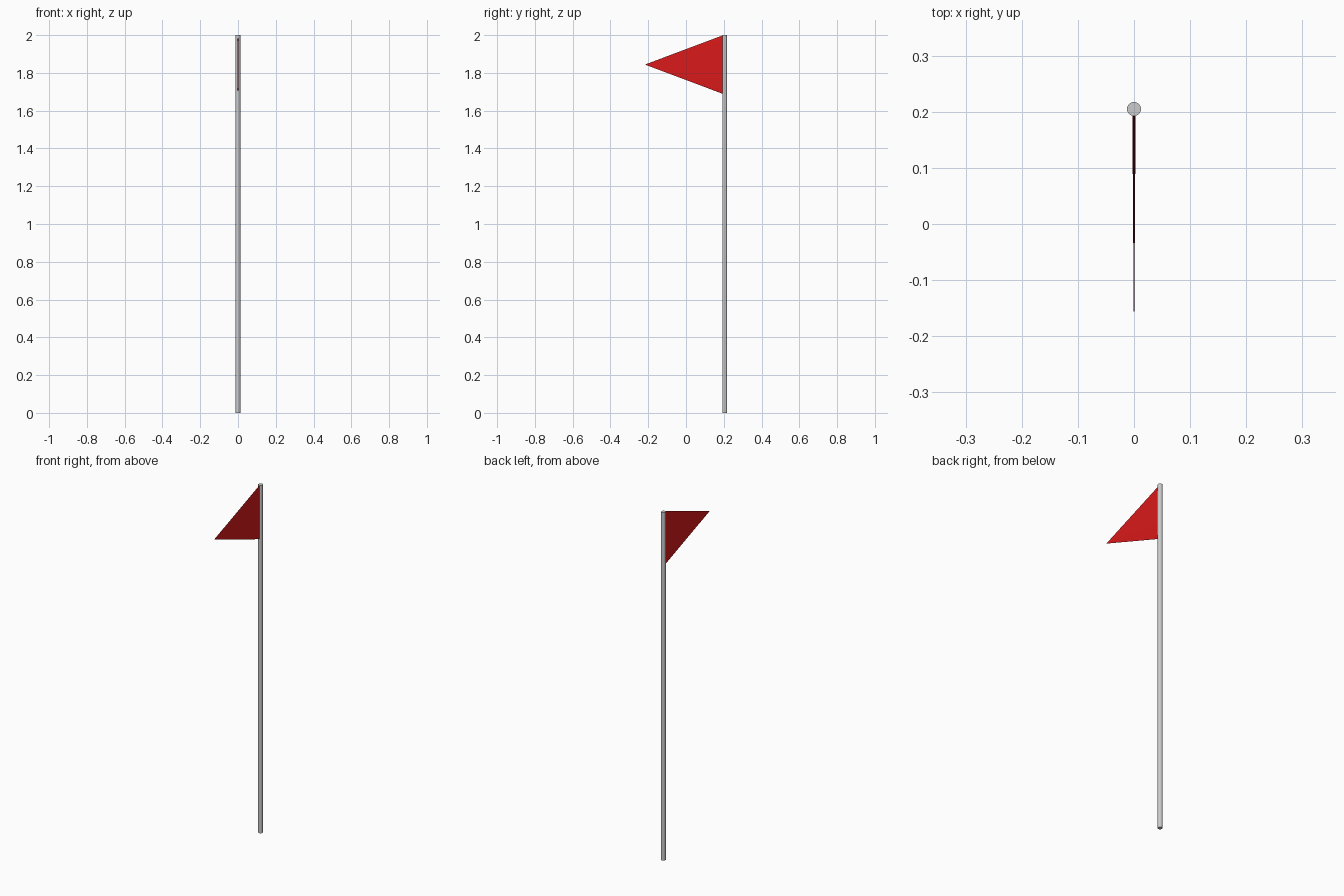
import bpy
import math

if "Cube" in bpy.data.objects:
    bpy.data.objects.remove(bpy.data.objects["Cube"])

SMOOTH = math.radians(35)

# Pole: slim upright cylinder
bpy.ops.mesh.primitive_cylinder_add(vertices=32, radius=0.0125, depth=2.0,
                                    location=(0, 0.205, 1.0))
pole = bpy.context.object
pole.name = "pole"
bpy.ops.object.shade_smooth_by_angle(angle=SMOOTH)

# Pennant: flattened cone lying on its side, thinning toward the tip
TIP_Y, BASE_Y = -0.2175, 0.195
bpy.ops.mesh.primitive_cone_add(vertices=32, radius1=0.155, radius2=0,
                                depth=BASE_Y - TIP_Y,
                                location=(0, (TIP_Y + BASE_Y) / 2, 1.844),
                                rotation=(math.pi / 2, 0, 0))
pennant = bpy.context.object
pennant.name = "pennant"
pennant.scale.x = 0.003 / 0.155
bpy.ops.object.transform_apply(location=False, rotation=False, scale=True)
bpy.ops.object.shade_smooth_by_angle(angle=SMOOTH)

red = bpy.data.materials.new("red_cloth")
red.diffuse_color = (0.7, 0.01, 0.01, 1)
red.use_nodes = True
red.node_tree.nodes["Principled BSDF"].inputs["Base Color"].default_value = red.diffuse_color
pennant.data.materials.append(red)
